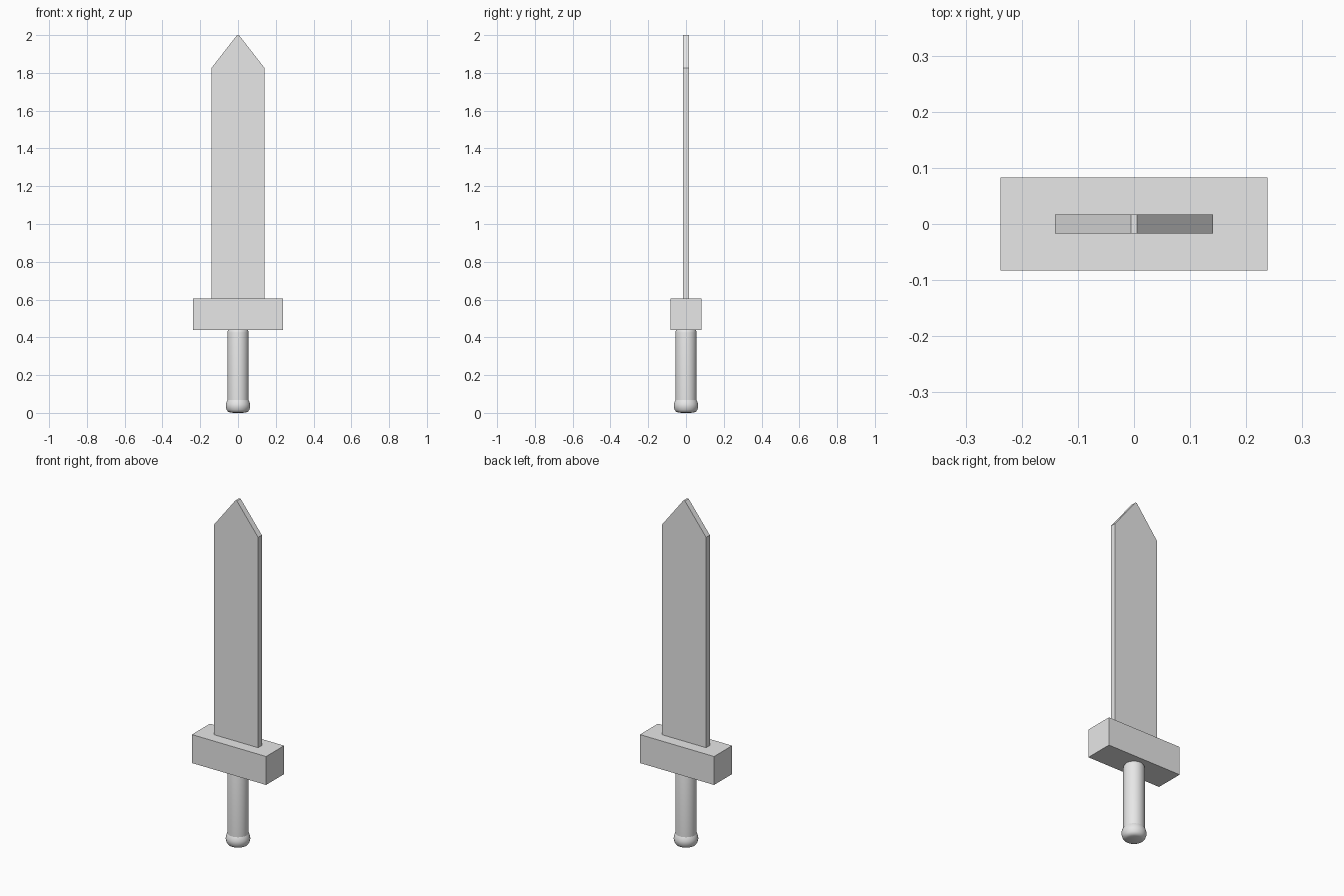
import bpy
import bmesh
import math

cube = bpy.data.objects.get("Cube")
if cube:
    bpy.data.objects.remove(cube, do_unlink=True)

# Single plain grey for the whole sword
grey = bpy.data.materials.new("plain_grey")
grey.use_nodes = True
COLOUR = (0.8, 0.8, 0.8, 1.0)
grey.diffuse_color = COLOUR
grey.node_tree.nodes["Principled BSDF"].inputs["Base Color"].default_value = COLOUR


def finish(name, bm):
    """Turn a bmesh into a named, coloured object."""
    bmesh.ops.recalc_face_normals(bm, faces=bm.faces)
    mesh = bpy.data.meshes.new(name)
    bm.to_mesh(mesh)
    bm.free()
    mesh.materials.append(grey)
    obj = bpy.data.objects.new(name, mesh)
    bpy.context.collection.objects.link(obj)
    return obj


def slab(name, half_outline, depth):
    """Mirror a right-hand (x, z) outline and extrude it along y."""
    outline = half_outline + [(-x, z) for x, z in reversed(half_outline)]
    bm = bmesh.new()
    face = bm.faces.new([bm.verts.new((x, -depth / 2, z)) for x, z in outline])
    result = bmesh.ops.extrude_face_region(bm, geom=[face])
    verts = [v for v in result["geom"] if isinstance(v, bmesh.types.BMVert)]
    bmesh.ops.translate(bm, verts=verts, vec=(0, depth, 0))
    return finish(name, bm)


def lathe(name, profile, steps=32):
    """Spin an (r, z) profile round the z axis with smooth shading."""
    bm = bmesh.new()
    verts = [bm.verts.new((r, 0, z)) for r, z in profile]
    edges = [bm.edges.new(pair) for pair in zip(verts, verts[1:])]
    bmesh.ops.spin(bm, geom=verts + edges, cent=(0, 0, 0), axis=(0, 0, 1),
                   angle=math.tau, steps=steps)
    bmesh.ops.remove_doubles(bm, verts=bm.verts, dist=0.0005)
    obj = finish(name, bm)
    bpy.ops.object.select_all(action="DESELECT")
    obj.select_set(True)
    bpy.context.view_layer.objects.active = obj
    bpy.ops.object.shade_smooth_by_angle(angle=math.radians(40))
    return obj


# Flat blade with a blunt, pointed tip
slab("blade", [(0.141, 0.60), (0.141, 1.825), (0.005, 2.0)], 0.034)

# Block crossguard
slab("crossguard", [(0.238, 0.44), (0.238, 0.605)], 0.165)

# Round grip, softened where it meets the guard
lathe("grip", [(0, 0.06), (0.056, 0.06), (0.056, 0.425), (0.054, 0.435),
               (0.05, 0.441), (0, 0.441)])

# Bulging pommel
lathe("pommel", [(0, 0), (0.04, 0.001), (0.053, 0.006), (0.06, 0.016),
                 (0.065, 0.033), (0.064, 0.046), (0.06, 0.06),
                 (0.054, 0.071), (0, 0.073)])
